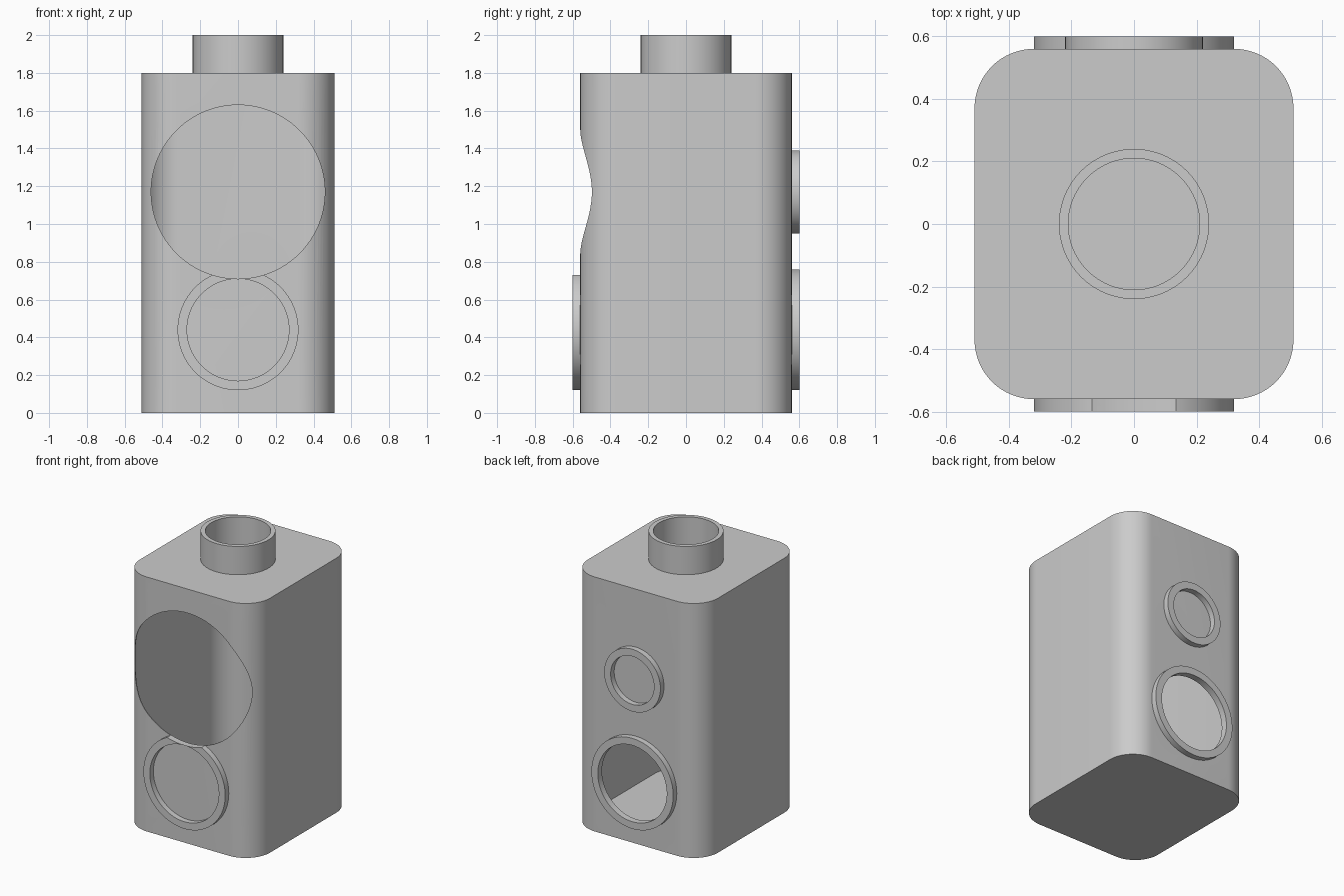
import bpy, bmesh, math
from mathutils import Matrix

cube = bpy.data.objects.get("Cube")
if cube:
    bpy.data.objects.remove(cube, do_unlink=True)

grey = bpy.data.materials.new("light_grey")
grey.use_nodes = True
colour = (0.6, 0.6, 0.6, 1)
grey.diffuse_color = colour
grey.node_tree.nodes["Principled BSDF"].inputs["Base Color"].default_value = colour

SIDES = 96
WALL = 0.006
HALF_X, HALF_Y, HEIGHT = 0.51, 0.56, 1.8
WINDOW_Z, PORT_Z = 1.17, 0.44


def finish(name, bm):
    bmesh.ops.recalc_face_normals(bm, faces=bm.faces)
    mesh = bpy.data.meshes.new(name)
    bm.to_mesh(mesh)
    bm.free()
    mesh.materials.append(grey)
    obj = bpy.data.objects.new(name, mesh)
    bpy.context.collection.objects.link(obj)
    return obj


def placement(axis, centre):
    """Turn local z to the world axis and move to the centre."""
    turn = Matrix.Rotation(math.pi / 2, 4, "X") if axis == "Y" else Matrix()
    return Matrix.Translation(centre) @ turn


def cutter(name, axis, centre, radius, depth):
    bm = bmesh.new()
    bmesh.ops.create_cone(bm, cap_ends=True, segments=SIDES, radius1=radius,
                          radius2=radius, depth=depth, matrix=placement(axis, centre))
    obj = finish(name, bm)
    obj.hide_render = True
    obj.hide_viewport = True
    return obj


def ring(name, axis, centre, outer, inner, depth):
    """Square-edged tube: a rectangular section swept round its axis."""
    bm = bmesh.new()
    h = depth / 2
    section = [(outer, -h), (outer, h), (inner, h), (inner, -h)]
    rows = []
    for i in range(SIDES):
        a = math.tau * i / SIDES
        rows.append([bm.verts.new((r * math.cos(a), r * math.sin(a), z)) for r, z in section])
    for i, row in enumerate(rows):
        after = rows[(i + 1) % SIDES]
        for j in range(4):
            k = (j + 1) % 4
            bm.faces.new((row[j], after[j], after[k], row[k]))
    bm.transform(placement(axis, centre))
    return finish(name, bm)


def cut(obj, tool):
    mod = obj.modifiers.new(tool.name, "BOOLEAN")
    mod.operation = "DIFFERENCE"
    mod.solver = "EXACT"
    mod.object = tool


def smooth(obj):
    """Apply the modifiers, then shade smooth with sharp rims."""
    depsgraph = bpy.context.evaluated_depsgraph_get()
    mesh = bpy.data.meshes.new_from_object(obj.evaluated_get(depsgraph))
    obj.modifiers.clear()
    obj.data = mesh
    bpy.ops.object.select_all(action="DESELECT")
    obj.select_set(True)
    bpy.context.view_layer.objects.active = obj
    bpy.ops.object.shade_smooth_by_angle(angle=math.radians(30))


# Hollow body with rounded upright corners
bm = bmesh.new()
bmesh.ops.create_cube(bm, size=1, matrix=Matrix.Translation((0, 0, HEIGHT / 2))
                      @ Matrix.Diagonal((2 * HALF_X, 2 * HALF_Y, HEIGHT, 1)))
upright = [e for e in bm.edges if abs(e.verts[0].co.z - e.verts[1].co.z) > 1]
bmesh.ops.bevel(bm, geom=upright, offset=0.19, segments=16, profile=0.5, affect="EDGES")
body = finish("body", bm)
shell = body.modifiers.new("thin_wall", "SOLIDIFY")
shell.thickness = WALL
shell.offset = -1
shell.use_even_offset = True

# Openings: front window, rear port and neck
window = cutter("window_cutter", "Y", (0, -0.6, WINDOW_Z), 0.46, 0.7)
port = cutter("rear_port_cutter", "Y", (0, HALF_Y, PORT_Z), 0.27, 0.3)
neck_hole = cutter("neck_cutter", "Z", (0, 0, HEIGHT), 0.21, 0.3)
for tool in (window, port, neck_hole):
    cut(body, tool)

# Neck and raised rings, each seated in the wall
SEAT = 0.003
depth = 0.04 + SEAT
ring_y = HALF_Y + 0.02 - SEAT / 2
neck = ring("neck", "Z", (0, 0, 1.9 - SEAT / 2), 0.24, 0.21, 0.2 + SEAT)
front_ring = ring("front_lower_ring", "Y", (0, -ring_y, PORT_Z), 0.32, 0.27, depth)
rear_lower = ring("rear_lower_ring", "Y", (0, ring_y, PORT_Z), 0.32, 0.27, depth)
rear_upper = ring("rear_upper_ring", "Y", (0, ring_y, WINDOW_Z), 0.22, 0.17, depth)
cut(front_ring, window)

for part in (body, neck, front_ring, rear_lower, rear_upper):
    smooth(part)
for tool in (window, port, neck_hole):
    bpy.data.objects.remove(tool, do_unlink=True)
